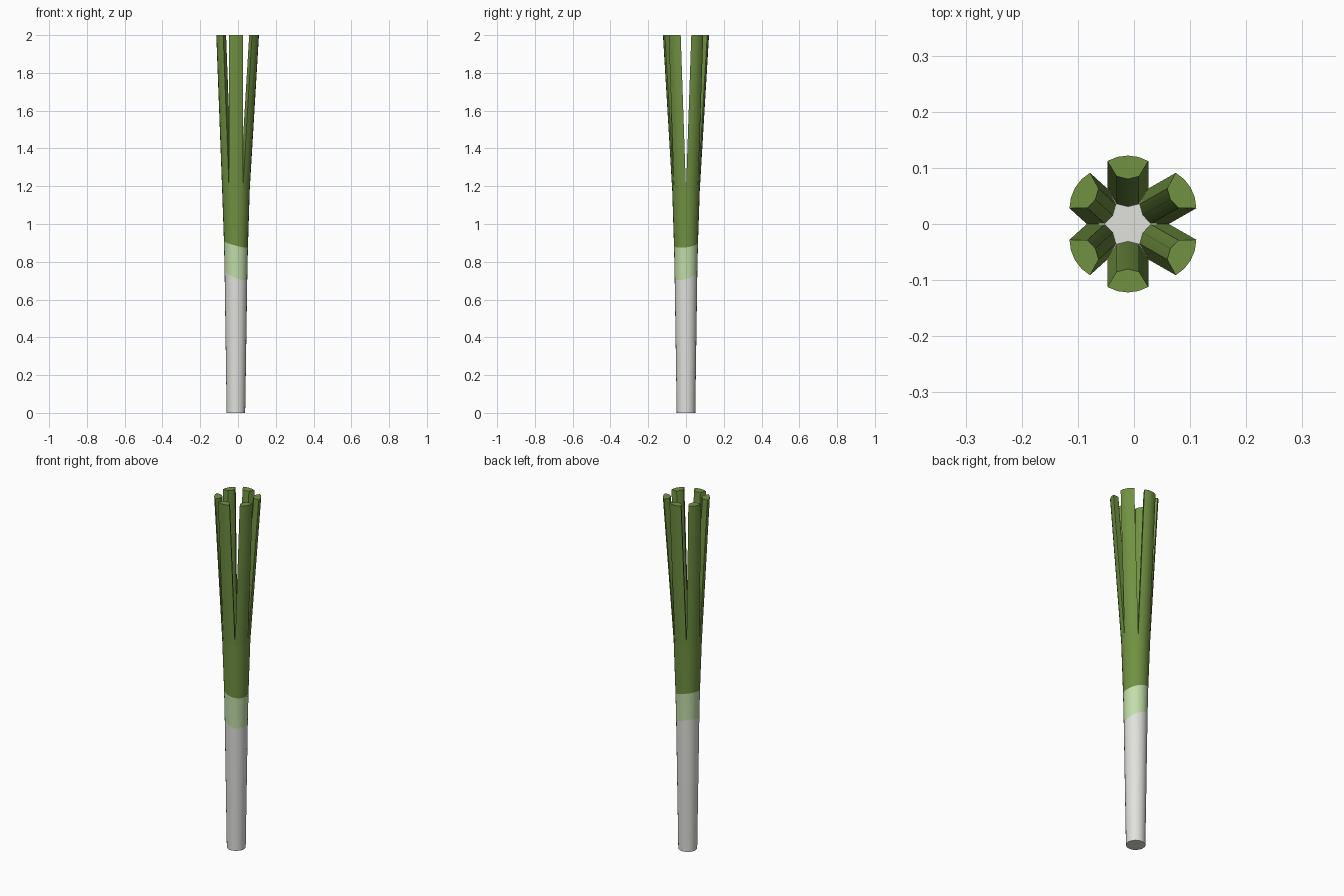
import bpy, bmesh, math

if "Cube" in bpy.data.objects:
    bpy.data.objects.remove(bpy.data.objects["Cube"])

CX = -0.011          # stalk axis in x
SPLIT, TOP = 1.18, 2.0
SIDES = 24


def material(name, rgb):
    m = bpy.data.materials.new(name)
    m.diffuse_color = (*rgb, 1)
    m.use_nodes = True
    m.node_tree.nodes["Principled BSDF"].inputs["Base Color"].default_value = m.diffuse_color
    return m


white = material("white", (0.75, 0.76, 0.72))
pale = material("pale green", (0.54, 0.73, 0.40))
green = material("leaf green", (0.165, 0.285, 0.055))


def finish(name, bm, mats):
    bmesh.ops.recalc_face_normals(bm, faces=bm.faces)
    me = bpy.data.meshes.new(name)
    bm.to_mesh(me)
    bm.free()
    for m in mats:
        me.materials.append(m)
    ob = bpy.data.objects.new(name, me)
    bpy.context.collection.objects.link(ob)
    bpy.ops.object.select_all(action='DESELECT')
    ob.select_set(True)
    bpy.context.view_layer.objects.active = ob
    bpy.ops.object.shade_smooth_by_angle(angle=math.radians(30))
    return ob


def bridge(bm, a, b, mat=0):
    n = len(a)
    for i in range(n):
        j = (i + 1) % n
        bm.faces.new((a[i], a[j], b[j], b[i])).material_index = mat


# Stalk: flared tube with slanted wavy colour borders
bm = bmesh.new()
levels = [
    (0.049, lambda a: 0.0),
    (0.060, lambda a: 0.73 - 0.022 * math.cos(a) + 0.017 * math.sin(a)),
    (0.0635, lambda a: 0.893 - 0.017 * math.cos(a) + 0.008 * math.sin(a)),
    (0.073, lambda a: SPLIT),
]
rings = []
for r, height in levels:
    rings.append([bm.verts.new((CX + r * math.cos(a), r * math.sin(a), height(a)))
                  for a in (2 * math.pi * i / SIDES for i in range(SIDES))])
for k in range(3):
    bridge(bm, rings[k], rings[k + 1], k)
bm.faces.new(rings[0]).material_index = 0
bm.faces.new(rings[-1]).material_index = 0   # pale core seen between leaves
finish("stalk", bm, [white, pale, green])

# Leaves: six wedge-shaped columns leaning outward, constant section
R = 0.073
section = [(R * math.cos(math.radians(d)), R * math.sin(math.radians(d)))
           for d in (-30, -15, 0, 15, 30)]
section += [(0.036, 0.020), (0.031, 0.0), (0.036, -0.020)]

for k in range(6):
    ang = math.radians(30 + 60 * k)
    c, s = math.cos(ang), math.sin(ang)
    if abs(c) < 0.1:
        dx, dy = 0.0, 0.049 * s
    else:
        dx, dy = math.copysign(0.040, c) + 0.009, math.copysign(0.028, s)
    bm = bmesh.new()
    low, high = [], []
    for u, v in section:
        x, y = CX + u * c - v * s, u * s + v * c
        low.append(bm.verts.new((x, y, SPLIT)))
        high.append(bm.verts.new((x + dx, y + dy, TOP)))
    bridge(bm, low, high)
    bm.faces.new(high)
    finish(f"leaf_{k + 1}", bm, [green])
